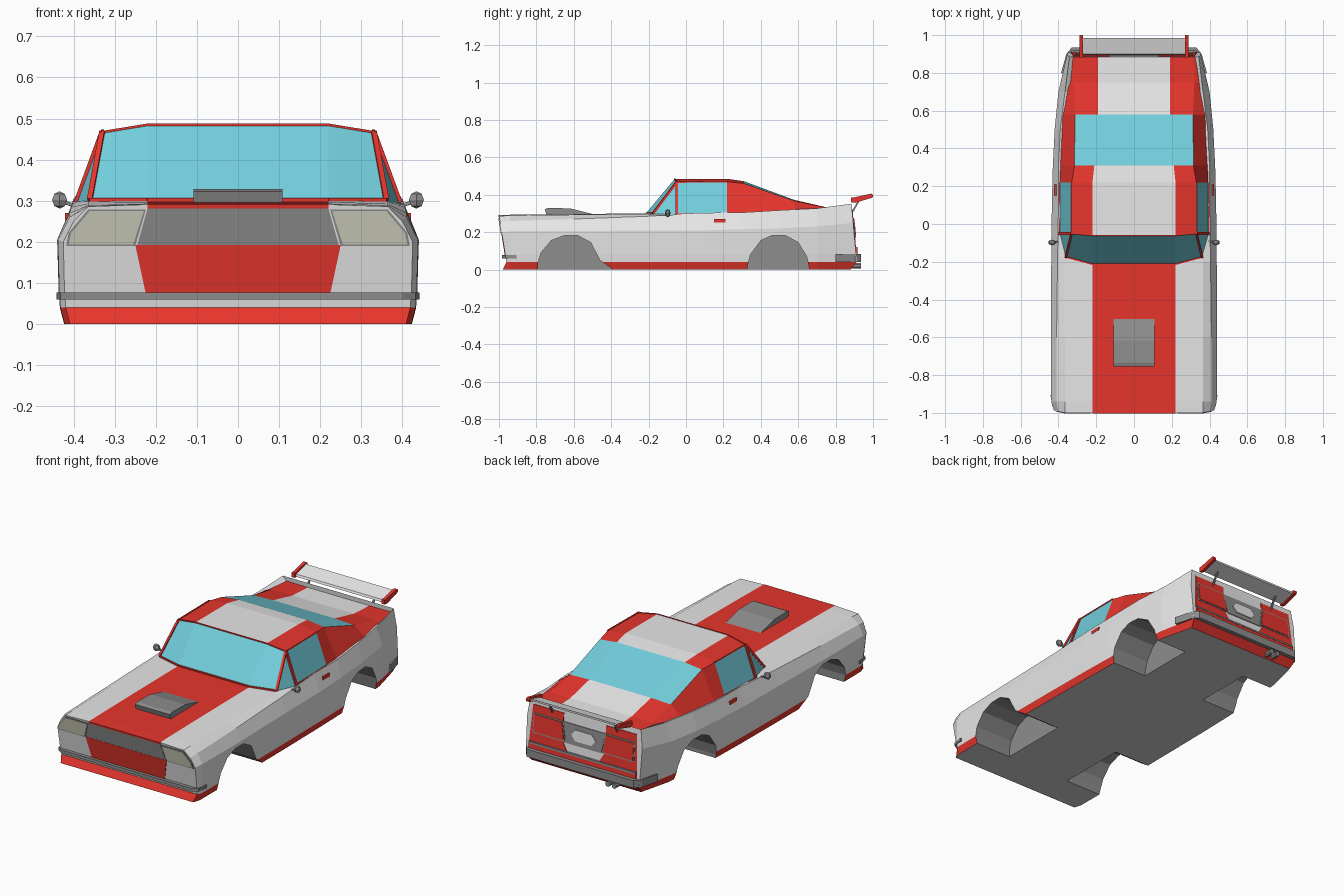
import bpy, bmesh, math
from mathutils import Vector

if "Cube" in bpy.data.objects:
    bpy.data.objects.remove(bpy.data.objects["Cube"])

# Shared palette: every object carries the same slots
WHITE, RED, GLASS, GREY, LAMP, UNDER = range(6)
MATS = []
for nm, c in (("white paint", (.8, .8, .8)), ("red paint", (.8, .036, .026)),
              ("blue glass", (.17, .62, .72)), ("grey metal", (.27, .27, .27)),
              ("headlight glass", (.62, .62, .5)), ("underside grey", (.64, .64, .64))):
    m = bpy.data.materials.new(nm)
    m.diffuse_color = (*c, 1)
    m.use_nodes = True
    m.node_tree.nodes["Principled BSDF"].inputs["Base Color"].default_value = m.diffuse_color
    MATS.append(m)


def build(name, verts, faces, cols):
    me = bpy.data.meshes.new(name)
    me.from_pydata([tuple(v) for v in verts], [], faces)
    for m in MATS:
        me.materials.append(m)
    for p, c in zip(me.polygons, cols):
        p.material_index = c
    bm = bmesh.new()
    bm.from_mesh(me)
    bmesh.ops.recalc_face_normals(bm, faces=bm.faces)
    bm.to_mesh(me)
    bm.free()
    ob = bpy.data.objects.new(name, me)
    bpy.context.collection.objects.link(ob)
    return ob


def loft(name, halves, colour):
    """Symmetric rings of half-section points (top to bottom), capped in strips."""
    h = len(halves[0])
    n = 2 * h
    verts, faces, cols = [], [], []
    for half in halves:
        verts += half[::-1] + [(-x, y, z) for x, y, z in half]
    for i in range(len(halves) - 1):
        for j in range(n):
            a, b = i * n + j, i * n + (j + 1) % n
            faces.append((a, b, b + n, a + n))
            cols.append(colour(i, abs(j - h + 1)))
    for o, i in ((0, -1), ((len(halves) - 1) * n, 99)):
        for k in range(h - 1):
            faces.append((o + h - 1 - k, o + h - 2 - k, o + h + 1 + k, o + h + k))
            cols.append(colour(i, k + 1))
    return build(name, verts, faces, cols)


def prism(name, pts, vec, mat, mirror=False):
    """Polygon extruded along vec, optionally repeated on the other side."""
    verts, faces = [], []
    n = len(pts)
    for s in ((1, -1) if mirror else (1,)):
        o = len(verts)
        for d in (Vector((0, 0, 0)), Vector(vec)):
            verts += [(s * (p[0] + d.x), p[1] + d.y, p[2] + d.z) for p in pts]
        faces += [tuple(range(o, o + n)), tuple(range(o + n, o + 2 * n))]
        faces += [(o + k, o + (k + 1) % n, o + n + (k + 1) % n, o + n + k) for k in range(n)]
    return build(name, verts, faces, [mat] * len(faces))


def rod(name, a, b, r, mat, sides=4, mirror=False):
    a, b = Vector(a), Vector(b)
    q = (b - a).to_track_quat('Z', 'Y')
    ring = [a + q @ Vector((r * math.cos(t), r * math.sin(t), 0))
            for t in (2 * math.pi * (k + .5) / sides for k in range(sides))]
    return prism(name, ring, b - a, mat, mirror)


def front_y(z):
    return -1 + (.29 - z) * .16 if z > .02 else -.98


def rear_y(z):
    return .885 + (.35 - z) * .09 if z > .02 else .88


# Body shell: y, stripe x, stripe z, then edge, shoulder and flank (x, z)
rows = [(-1, .22, .291, .365, .286, .40, .25, .425, .20),
        (-.94, .22, .293, .365, .289, .41, .26, .438, .205),
        (-.6, .22, .297, .365, .293, .41, .27, .44, .205),
        (-.2, .22, .30, .365, .298, .405, .285, .438, .21),
        (.1, .22, .30, .37, .30, .40, .303, .435, .21),
        (.3, .20, .30, .37, .302, .40, .305, .43, .215),
        (.5, .19, .305, .36, .315, .39, .317, .42, .22),
        (.7, .19, .305, .335, .32, .365, .327, .40, .23),
        (.89, .19, .32, .32, .322, .342, .352, .355, .25)]
halves = []
for i, (y, sx, sz, x2, z2, x3, z3, x4, z4) in enumerate(rows):
    sec = [(sx, sz), (x2, z2), (x3, z3), (x4, z4), (x4 - .003, .08), (x4 - .006, .04), (x4 - .016, 0)]
    f = front_y if i == 0 else rear_y if i == 8 else (lambda z: y)
    halves.append([(x, f(z), z) for x, z in sec])


def body_colour(i, k):
    if k == 7:
        return UNDER
    if k == 6 or (k == 0 and i < 4):
        return RED
    return WHITE


body = loft("body_shell", halves, body_colour)

# Wheel wells cut out of the body
arches = ([(-.79, -.05), (-.79, .04), (-.775, .09), (-.72, .155), (-.65, .182), (-.58, .182),
           (-.51, .145), (-.46, .05), (-.39, 0), (-.39, -.05)],
          [(.33, -.05), (.33, .02), (.345, .08), (.40, .155), (.46, .182), (.53, .182),
           (.6, .145), (.645, .07), (.66, 0), (.66, -.05)])
cutters = []
for arch in arches:
    cut = prism("wheel_well_cutter", [(.2, y, z) for y, z in arch], (.4, 0, 0), GREY, True)
    cut.hide_render = True
    mod = body.modifiers.new("well", 'BOOLEAN')
    mod.operation, mod.solver, mod.object = 'DIFFERENCE', 'EXACT', cut
    cutters.append(cut)
dg = bpy.context.evaluated_depsgraph_get()
cut_mesh = bpy.data.meshes.new_from_object(body.evaluated_get(dg))
body.modifiers.clear()
body.data = cut_mesh
for cut in cutters:
    bpy.data.objects.remove(cut)

# Cabin, rear window and rear deck: stripe point, edge point, belt point
cab = [[(.22, -.213, .302), (.36, -.175, .302), (.37, -.175, .27)],
       [(.22, -.06, .485), (.33, -.05, .467), (.393, -.05, .295)],
       [(.22, .22, .485), (.33, .22, .47), (.393, .22, .302)],
       [(.21, .31, .472), (.315, .31, .46), (.39, .31, .303)],
       [(.19, .58, .372), (.312, .58, .367), (.378, .58, .318)],
       [(.19, .75, .333), (.32, .75, .333), (.345, .75, .324)],
       [(.19, .887, .326), (.318, .887, .327), (.328, .887, .323)]]
scheme = [(GLASS, GLASS, GLASS), (WHITE, RED, GLASS), (WHITE, RED, RED),
          (GLASS, GLASS, RED), (WHITE, RED, RED), (WHITE, RED, RED)]
loft("cabin", cab, lambda i, k: scheme[i][k] if 0 <= i < 6 and k < 3 else WHITE)

# Red window frames
a1, a2 = cab[0][:2]
b1, b2, b3 = cab[1]
c2, c3 = cab[2][1:]
for nm, p, q, r in (("windscreen_pillar", a2, b2, .009), ("windscreen_top_corner", b1, b2, .004),
                    ("windscreen_base_corner", a1, a2, .006), ("door_pillar", b2, b3, .010),
                    ("roof_rail", b2, c2, .005), ("window_sill", b3, c3, .005)):
    rod(nm, p, q, r, RED, mirror=True)
for nm, p, r in (("windscreen_top", b1, .004), ("windscreen_base", a1, .006)):
    rod(nm, p, (-p[0], p[1], p[2]), r, RED)


# Plates on the sloping nose and tail
def nose_plate(name, pts, mat, out, mirror=False):
    prism(name, [(x, front_y(z) + .002, z) for x, z in pts], (0, -out - .002, 0), mat, mirror)


def tail_plate(name, pts, mat, out, mirror=False):
    prism(name, [(x, rear_y(z) - .002, z) for x, z in pts], (0, out + .002, 0), mat, mirror)


def sym(pts):
    return pts + [(-x, z) for x, z in pts[::-1]]


nose_plate("grille", sym([(.22, .281), (.245, .193)]), GREY, .002)
nose_plate("nose_stripe", sym([(.25, .193), (.225, .077)]), RED, .003)
nose_plate("hood_lip", sym([(.22, .291), (.22, .281)]), RED, .003)
nose_plate("headlight_frame", [(.418, .19), (.412, .222), (.364, .279), (.224, .279), (.25, .19)],
           GREY, .003, True)
nose_plate("headlight", [(.412, .194), (.406, .222), (.361, .275), (.229, .275), (.255, .194)],
           LAMP, .006, True)

tail_plate("tail_red_panel", [(.13, .32), (.32, .32), (.335, .085), (.08, .085), (.13, .17)], RED, .003, True)
tail_plate("tail_centre", sym([(.13, .275), (.11, .165)]), GREY, .004)
tail_plate("taillight_frame", [(.13, .277), (.313, .277), (.313, .168), (.115, .168)], GREY, .005, True)
tail_plate("taillight", [(.136, .27), (.306, .27), (.306, .175), (.121, .175)], RED, .008, True)
tail_plate("number_plate", sym([(.05, .25), (.075, .22), (.05, .19)]), WHITE, .009)
tail_plate("tail_strip", sym([(.33, .12), (.33, .11)]), GREY, .012)
tail_plate("tail_lower_strip", sym([(.33, .11), (.33, .085)]), RED, .01)


# Bumpers: plan outline extruded upward
def plan(name, half, z, height, mat):
    prism(name, [(x, y, z) for x, y in sym(half)], (0, 0, height), mat)


plan("front_bumper", [(.40, -.985), (.432, -.965), (.442, -.905), (.40, -.905)], .06, .017, GREY)
plan("rear_bumper", [(.37, .80), (.386, .80), (.358, .90), (.33, .935)], .04, .042, GREY)

# Hood scoop
scoop = [(-.745, .29), (-.755, .323), (-.735, .329), (-.62, .327), (-.5, .297), (-.5, .29)]
prism("hood_scoop", [(-.108, y, z) for y, z in scoop], (.216, 0, 0), GREY)

# Rear wing with end plates and struts
prism("wing_blade", [(-.275, y, z) for y, z in ((.895, .362), (.90, .374), (.985, .398), (.985, .388))],
      (.55, 0, 0), WHITE)
prism("wing_end_plate", [(.27, y, z) for y, z in ((.882, .36), (.882, .384), (.90, .386), (.99, .406),
                                                  (1, .4), (.998, .385), (.905, .357))],
      (.018, 0, 0), RED, True)
rod("wing_strut", (.2, .885, .30), (.2, .93, .378), .006, GREY, mirror=True)

# Door mirrors, handles and exhausts
rod("mirror_stalk", (.38, -.09, .283), (.435, -.098, .30), .006, GREY, mirror=True)
for s in (-1, 1):
    bpy.ops.mesh.primitive_uv_sphere_add(segments=6, ring_count=4, radius=.021,
                                         location=(s * .434, -.098, .302))
    ob = bpy.context.object
    ob.name = "door_mirror"
    ob.scale.y = .75
    ob.data.materials.append(MATS[GREY])
prism("door_handle", [(.40, y, z) for y, z in ((.15, .252), (.15, .27), (.21, .27), (.21, .252))],
      (.021, 0, 0), RED, True)
for x in (-.17, -.21):
    rod("exhaust_pipe", (x, .86, .02), (x, .935, .02), .015, GREY, 8)
